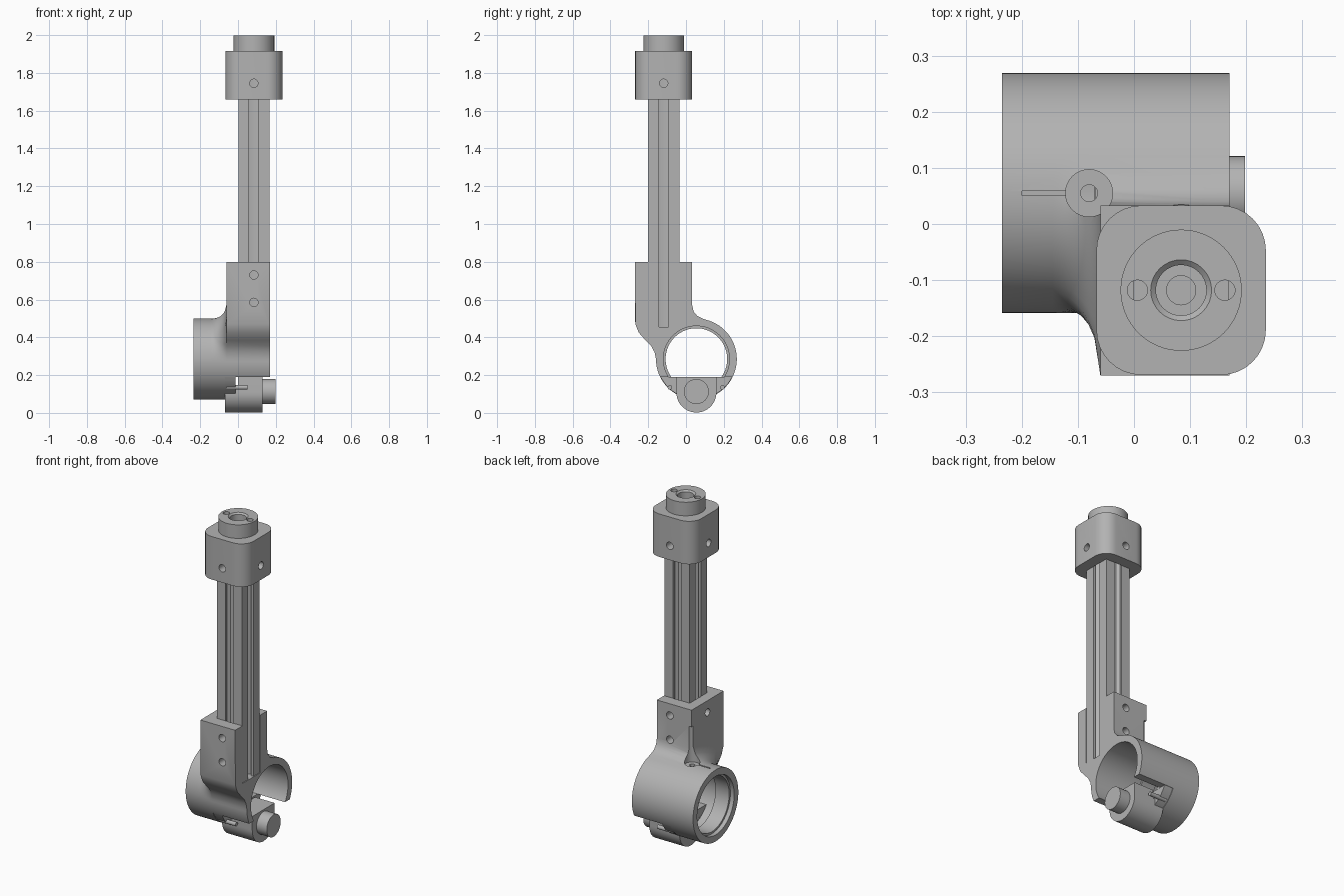
import bpy, bmesh
from math import sin, cos, pi, radians, sqrt
from mathutils import Matrix, Vector

cube = bpy.data.objects.get("Cube")
if cube:
    bpy.data.objects.remove(cube, do_unlink=True)

grey = bpy.data.materials.new("grey_metal")
grey.use_nodes = True
COLOUR = (0.45, 0.45, 0.45, 1)
grey.diffuse_color = COLOUR
grey.node_tree.nodes["Principled BSDF"].inputs["Base Color"].default_value = COLOUR

PX, PY = 0.084, -0.118      # post axis
TY, TZ, TR = 0.055, 0.285, 0.214   # tube axis and radius


def finish(name, bm):
    bmesh.ops.remove_doubles(bm, verts=bm.verts, dist=1e-5)
    bmesh.ops.recalc_face_normals(bm, faces=bm.faces)
    mesh = bpy.data.meshes.new(name)
    bm.to_mesh(mesh)
    bm.free()
    mesh.materials.append(grey)
    ob = bpy.data.objects.new(name, mesh)
    bpy.context.collection.objects.link(ob)
    return ob


def loft(name, rings):
    bm = bmesh.new()
    loops = [[bm.verts.new(p) for p in ring] for ring in rings]
    n = len(loops[0])
    for a, b in zip(loops, loops[1:]):
        for i in range(n):
            j = (i + 1) % n
            bm.faces.new((a[i], a[j], b[j], b[i]))
    bm.faces.new(loops[0])
    bm.faces.new(loops[-1])
    return finish(name, bm)


def prism_x(name, pts, x0, x1):
    return loft(name, [[(x, y, z) for y, z in pts] for x in (x0, x1)])


def box(name, lo, hi, round_z=0):
    lo, hi = Vector(lo), Vector(hi)
    bm = bmesh.new()
    bmesh.ops.create_cube(bm, size=1, matrix=Matrix.Translation((lo + hi) / 2) @ Matrix.Diagonal((*(hi - lo), 1)))
    if round_z:
        edges = [e for e in bm.edges if abs(e.verts[0].co.z - e.verts[1].co.z) > 1e-4]
        bmesh.ops.bevel(bm, geom=edges, offset=round_z, segments=8, profile=0.5, affect='EDGES')
    return finish(name, bm)


def rod(name, a, b, r, r2=None, seg=32):
    a, b = Vector(a), Vector(b)
    d = b - a
    m = Matrix.Translation((a + b) / 2) @ d.to_track_quat('Z', 'Y').to_matrix().to_4x4()
    bm = bmesh.new()
    bmesh.ops.create_cone(bm, cap_ends=True, segments=seg, radius1=r, radius2=r if r2 is None else r2,
                          depth=d.length, matrix=m)
    return finish(name, bm)


def boolean(ob, tools, op='DIFFERENCE'):
    for tool in tools:
        mod = ob.modifiers.new("cut", 'BOOLEAN')
        mod.operation, mod.solver, mod.object = op, 'EXACT', tool
        bpy.context.view_layer.objects.active = ob
        bpy.ops.object.modifier_apply(modifier=mod.name)
        bpy.data.objects.remove(tool, do_unlink=True)
    return ob


# Bracket: pillar flowing into a round tube, lofted along x
def circle_pt(a):
    return Vector((TY + TR * cos(a), TZ + TR * sin(a)))


back = [(0.09, 0.498), (0.06, 0.513), (0.04, 0.537), (0.033, 0.57)]
front = [(-0.268, 0.47), (-0.25, 0.425), (-0.215, 0.385), (-0.185, 0.355), (-0.166, 0.32)]
STEPS = 8
top_low = [(0.033 - 0.303 * i / STEPS, 0.58 - 0.08 * i / STEPS) for i in range(STEPS + 1)]
top_full = [(y, 0.8) for y, z in top_low]
ARC = 60
arc = [circle_pt(radians(180 + 252 * i / ARC)) for i in range(ARC + 1)]
low = arc + [Vector(p) for p in back + top_low + front]
full = arc + [Vector(p) for p in back + top_full + front]
extra = len(low) - len(arc)
round_ring = arc + [circle_pt(radians(72 + 108 * (i + 1) / (extra + 1))) for i in range(extra)]


def ring(pts, x):
    return [(x, p[0], p[1]) for p in pts]


FILLET, FACE = 0.085, -0.06
rings = [ring(round_ring, -0.235)]
for k in range(8):
    t = 1 - k / 8
    f = 1 - sqrt(1 - (1 - t) ** 2)
    rings.append(ring([c.lerp(p, f) for c, p in zip(round_ring, low)], FACE - FILLET * t))
rings += [ring(low, FACE), ring(full, FACE), ring(full, 0.17)]
bracket = loft("tube_bracket", rings)

cuts = [
    rod("bore", (-0.12, TY, TZ), (0.3, TY, TZ), 0.175, seg=72),
    rod("lip_bore", (-0.3, TY, TZ), (0.25, TY, TZ), 0.163, seg=72),
    rod("mouth", (-0.3, TY, TZ), (-0.21, TY, TZ), 0.175, seg=72),
    box("under_cut", (-0.07, -0.4, -0.1), (0.3, 0.4, 0.19)),
    box("post_channel", (0, PY - 0.083, 0.455), (0.3, PY + 0.083, 0.9)),
    rod("side_hole", (-0.2, PY, 0.73), (0.01, PY, 0.73), 0.022),
    rod("boss_recess", (-0.08, TY, 0.485), (-0.08, TY, 0.7), 0.042),
    rod("boss_hole", (-0.08, TY, 0.4), (-0.08, TY, 0.6), 0.015),
    box("top_groove", (-0.2, TY - 0.004, 0.488), (-0.08, TY + 0.004, 0.6)),
]
for z in (0.585, 0.73):
    cuts.append(rod("wall_hole", (PX, -0.4, z), (PX, 0.2, z), 0.022))
boolean(bracket, cuts)

# Slotted post: one side of the profile turned four times
half = [(10, -10), (10, -3.1), (8.2, -3.1), (8.2, -5.5), (6.8, -5.5), (4.3, -3)]
side = half + [(3.8, 0)] + [(u, -v) for u, v in reversed(half[1:])]
UNIT = 0.00825
profile = []
for q in range(4):
    c, s = round(cos(q * pi / 2)), round(sin(q * pi / 2))
    profile += [(PX + UNIT * (u * c - v * s), PY + UNIT * (u * s + v * c)) for u, v in side]
post = loft("slotted_post", [[(x, y, z) for x, y in profile] for z in (0.456, 1.86)])

# Rounded cap with a round collar, bored and drilled
cap = box("post_cap", (PX - 0.151, PY - 0.151, 1.66), (PX + 0.151, PY + 0.151, 1.917), 0.08)
boolean(cap, [rod("collar", (PX, PY, 1.89), (PX, PY, 1.998), 0.108, seg=64)], 'UNION')
cuts = [
    box("pocket", (PX - 0.084, PY - 0.084, 1.6), (PX + 0.084, PY + 0.084, 1.87)),
    rod("socket", (PX, PY, 1.93), (PX, PY, 2.1), 0.045),
    rod("socket_chamfer", (PX, PY, 1.985), (PX, PY, 2.005), 0.04, 0.062),
    rod("screw_hole", (PX, PY, 1.88), (PX, PY, 2.0), 0.026),
    rod("front_back_hole", (PX, PY - 0.3, 1.745), (PX, PY + 0.3, 1.745), 0.022),
    rod("left_right_hole", (PX - 0.3, PY, 1.745), (PX + 0.3, PY, 1.745), 0.022),
]
for s in (-1, 1):
    cuts.append(rod("pin_hole", (PX + s * 0.078, PY, 1.8), (PX + s * 0.078, PY, 2.1), 0.018))
boolean(cap, cuts)


# Clamp block under the tube: U shape, side wings, dowels and knob
def u_shape(top, r=0.106):
    curve = [(TY + r * cos(a), 0.108 + r * sin(a)) for a in (pi + pi * i / 24 for i in range(25))]
    return curve + [(TY + r, top), (TY - r, top)]


clamp = prism_x("clamp_block", u_shape(0.19), 0, 0.13)
clamp_rear = prism_x("clamp_rear", u_shape(0.14), -0.07, 0)
a0 = radians(206.5)
wing = [(TY + 0.212 * cos(a), TZ + 0.212 * sin(a))
        for a in (a0 + (3 * pi - 2 * a0) * i / 24 for i in range(25))]
clamp_wings = prism_x("clamp_wings", wing, -0.069, -0.012)
dowels = []
for name, y in (("front_dowel", -0.085), ("back_dowel", 0.193)):
    dowels.append(rod(name, (-0.06, y, 0.135), (0.05, y, 0.135), 0.012, seg=16))
knob = rod("clamp_knob", (0.1, TY, 0.113), (0.198, TY, 0.113), 0.066, seg=48)

# Shading: smooth curves, sharp edges
bpy.ops.object.select_all(action='DESELECT')
for ob in [bracket, post, cap, clamp, clamp_rear, clamp_wings, knob] + dowels:
    ob.select_set(True)
    bpy.context.view_layer.objects.active = ob
bpy.ops.object.shade_smooth_by_angle(angle=radians(30))
